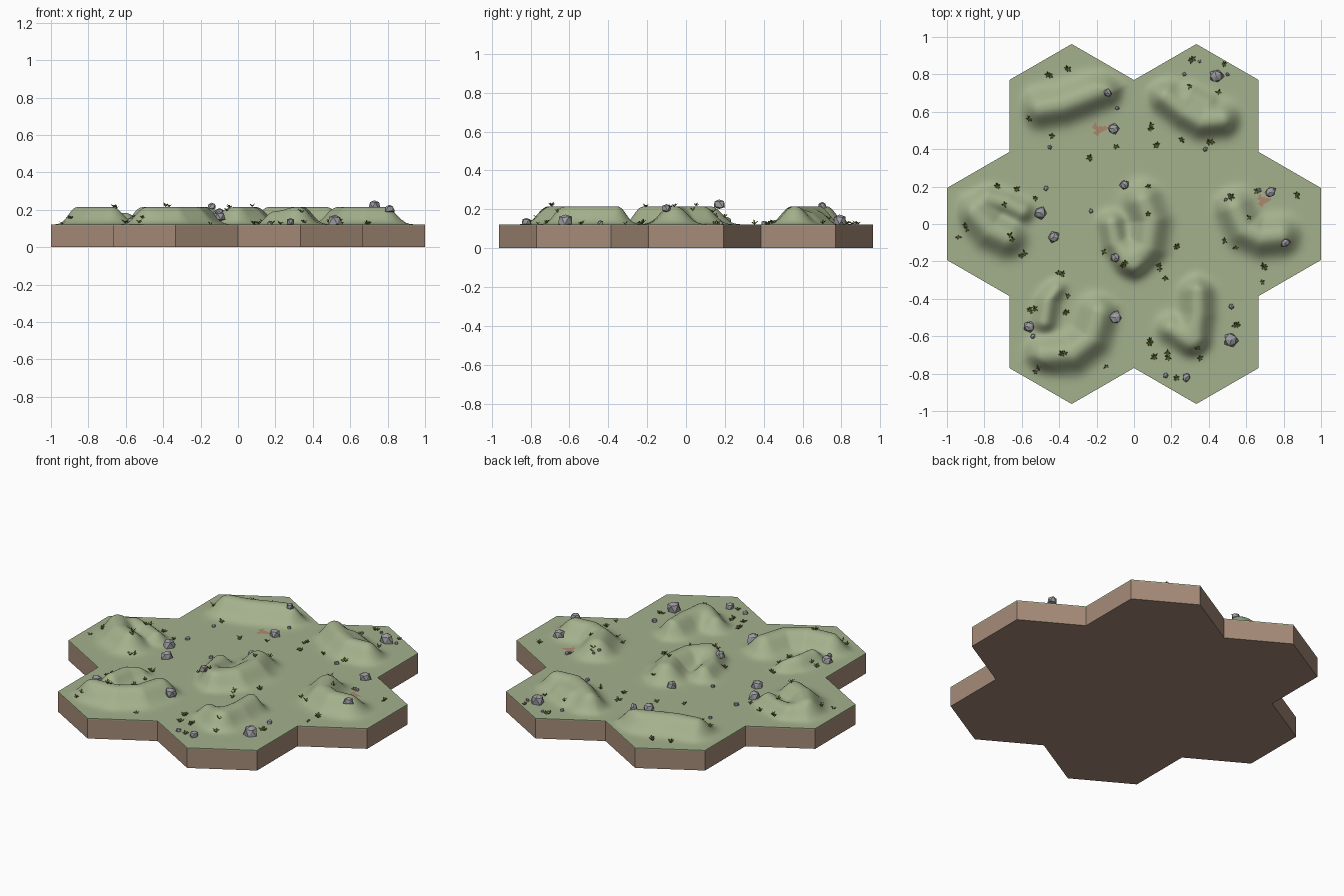
import bpy, bmesh, math, random
from mathutils import Vector

if "Cube" in bpy.data.objects:
    bpy.data.objects.remove(bpy.data.objects["Cube"])

random.seed(4)
AP = 1 / 3                      # tile apothem
R = AP * 2 / math.sqrt(3)       # tile corner radius
TOP, RISE, N = 0.122, 0.093, 30
CENTRES = [Vector((0, 0))] + [Vector((2 * AP * math.cos(math.radians(60 * k)),
                                      2 * AP * math.sin(math.radians(60 * k)))) for k in range(6)]
DIRS = [Vector((math.cos(math.radians(60 * k)), math.sin(math.radians(60 * k)))) for k in range(6)]


def mat(name, rgb):
    m = bpy.data.materials.new(name)
    m.diffuse_color = (*rgb, 1)
    m.use_nodes = True
    m.node_tree.nodes["Principled BSDF"].inputs["Base Color"].default_value = m.diffuse_color
    return m


GRASS = mat("moss green", (0.37, 0.44, 0.265))
EARTH = mat("earth brown", (0.38, 0.26, 0.19))
STONE = mat("stone grey", (0.33, 0.33, 0.36))
CLAY = mat("clay red", (0.42, 0.245, 0.16))
LEAF = mat("leaf green", (0.30, 0.36, 0.06))
DARK = mat("dark leaf green", (0.12, 0.18, 0.035))


def finish(name, bm, mats):
    me = bpy.data.meshes.new(name)
    bm.to_mesh(me)
    bm.free()
    ob = bpy.data.objects.new(name, me)
    bpy.context.collection.objects.link(ob)
    for m in mats:
        me.materials.append(m)
    return ob


# Ridge crest lines: tile number, strength, width, crest points
RIDGES = [
    (0, 1.0, .085, [(.05, .12), (.09, .02), (.07, -.12), (.0, -.2)]),
    (0, .75, .06, [(-.12, .0), (-.1, -.1), (-.03, -.2)]),
    (1, 1.0, .085, [(.54, .08), (.59, -.03), (.68, -.07), (.78, -.06)]),
    (2, 1.0, .075, [(.17, .68), (.27, .6), (.36, .55), (.47, .56)]),
    (2, .6, .06, [(.3, .68), (.38, .64)]),
    (3, 1.0, .085, [(-.5, .62), (-.38, .64), (-.25, .69), (-.15, .73)]),
    (4, 1.0, .085, [(-.85, .06), (-.77, -.03), (-.68, -.07)]),
    (4, .65, .055, [(-.78, .14), (-.68, .11), (-.6, .07)]),
    (5, 1.0, .085, [(-.48, -.7), (-.33, -.69), (-.23, -.61), (-.19, -.48)]),
    (5, .7, .055, [(-.48, -.52), (-.46, -.4), (-.43, -.34)]),
    (6, 1.0, .075, [(.34, -.36), (.34, -.48), (.32, -.6)]),
    (6, .75, .065, [(.2, -.56), (.3, -.62)]),
]


def segment_distance(p, a, b):
    ab = b - a
    t = max(0, min(1, (p - a).dot(ab) / ab.length_squared))
    return (p - a - ab * t).length


def height(x, y):
    p = Vector((x, y))
    tile = min(range(7), key=lambda k: (p - CENTRES[k]).length)
    edge = AP - max((p - CENTRES[tile]).dot(d) for d in DIRS)
    t = max(0, min(1, edge / 0.13))
    gap = 1.0
    for k, s, w, pts in RIDGES:
        if k == tile:
            vs = [Vector(q) for q in pts]
            d = min(segment_distance(p, a, b) for a, b in zip(vs, vs[1:]))
            gap *= 1 - s * math.exp(-(d / w) ** 2.4)
    return TOP + RISE * (1 - gap) * t * t * (3 - 2 * t)


def corner(c, k):
    a = math.radians(60 * k + 30)
    return c + R * Vector((math.cos(a), math.sin(a)))


# Earth slab: seven joined hexagons with one outer wall
bm = bmesh.new()
for c in CENTRES:
    bm.faces.new([bm.verts.new((*corner(c, k), 0)) for k in range(6)])
bmesh.ops.remove_doubles(bm, verts=bm.verts, dist=0.001)
for e in [e for e in bm.edges if e.is_boundary]:
    a, b = e.verts
    up = [bm.verts.new((v.co.x, v.co.y, TOP - .006)) for v in (b, a)]
    bm.faces.new([a, b] + up)
bmesh.ops.remove_doubles(bm, verts=bm.verts, dist=0.001)
bmesh.ops.recalc_face_normals(bm, faces=bm.faces)
for f in bm.faces:              # underside and walls face outwards
    f.normal_update()
if any(f.normal.z > .5 for f in bm.faces):
    bmesh.ops.reverse_faces(bm, faces=bm.faces)
finish("earth_slab", bm, [EARTH])

# Rolling ground: triangulated hexagon tiles lifted by the ridges
bm = bmesh.new()
for c in CENTRES:
    for k in range(6):
        u, v = (corner(c, k) - c) / N, (corner(c, k + 1) - c) / N
        g = {(i, j): bm.verts.new((*(c + u * i + v * j), TOP))
             for i in range(N + 1) for j in range(N + 1 - i)}
        for (i, j) in g:
            if i + j < N:
                bm.faces.new((g[i, j], g[i + 1, j], g[i, j + 1]))
            if i and j + i <= N and (i - 1, j + 1) in g and j + i < N:
                bm.faces.new((g[i, j], g[i, j + 1], g[i - 1, j + 1]))
bmesh.ops.remove_doubles(bm, verts=bm.verts, dist=0.0005)
for v in bm.verts:
    v.co.z = height(v.co.x, v.co.y)
# Bare clay patches
for f in bm.faces:
    p = f.calc_center_median()
    for x, y, r in ((-.19, .505, .042), (.69, .125, .036)):
        dx, dy = p.x - x, p.y - y
        a = math.atan2(dy, dx)
        if math.hypot(dx, dy * 1.3) < r * (.8 + .3 * math.sin(3 * a + 1) + .15 * math.sin(7 * a)):
            f.material_index = 1
# Green rim closing down to the slab
rim = bmesh.ops.extrude_edge_only(bm, edges=[e for e in bm.edges if e.is_boundary])
for v in rim["geom"]:
    if isinstance(v, bmesh.types.BMVert):
        v.co.z = TOP - .006
bmesh.ops.recalc_face_normals(bm, faces=bm.faces)
if sum(f.normal.z for f in bm.faces) < 0:
    bmesh.ops.reverse_faces(bm, faces=bm.faces)
ground = finish("ground", bm, [GRASS, CLAY])
bpy.context.view_layer.objects.active = ground
ground.select_set(True)
bpy.ops.object.shade_smooth_by_angle(angle=math.radians(50))

# Boulders: x, y, radius
ROCKS = [(-.14, .7, .026), (-.11, .51, .031), (-.09, .62, .012), (.44, .79, .042), (.5, .8, .012),
         (.27, .8, .012), (.35, .87, .01), (.38, .4, .015), (-.45, .41, .012), (-.05, .21, .029),
         (-.47, .19, .015), (-.23, .07, .013), (-.5, .06, .036), (-.43, -.07, .033), (-.1, -.18, .029),
         (.73, .17, .034), (.67, .18, .014), (.49, .13, .012), (.51, .155, .01), (.81, -.1, .029),
         (-.1, -.5, .038), (-.56, -.55, .031), (-.54, -.6, .015), (.52, -.62, .042), (.52, -.44, .017),
         (.28, -.82, .028), (.17, -.81, .015)]
LIFT = {(.73, .17): .225, (.81, -.1): .205}     # perched boulders
bm = bmesh.new()
for x, y, r in ROCKS:
    vs = bmesh.ops.create_icosphere(bm, subdivisions=1, radius=1)["verts"]
    z = LIFT.get((x, y), height(x, y) + r * .45)
    turn, long = random.uniform(0, 3.1), random.uniform(.8, 1.0)
    for v in vs:
        q = v.co * random.uniform(.85, 1.12)
        q.z = max(-.7, min(.75, q.z))
        q.x *= (1 - .25 * q.z) * long
        q.y *= 1 - .25 * q.z
        v.co = Vector((x + r * (q.x * math.cos(turn) - q.y * math.sin(turn)),
                       y + r * (q.x * math.sin(turn) + q.y * math.cos(turn)), z + r * q.z))
finish("boulders", bm, [STONE])

# Plant tufts: folded leaves fanned around each spot
TUFTS = [(-.45, .79), (-.36, .83), (-.57, .55), (-.43, .47), (-.1, .41), (-.24, .34), (.31, .88),
         (.31, .74), (.45, .7), (.13, .43), (.09, .52), (.25, .45), (.4, .45), (.47, .86),
         (-.73, .2), (-.62, .18), (-.69, .1), (-.52, .13), (-.66, -.07), (-.9, -.01), (-.95, -.07),
         (-.6, -.17), (.07, .19), (.07, .04), (-.16, -.14), (-.05, -.21), (.24, -.13), (.13, -.23),
         (.18, -.29), (.65, .18), (.52, .15), (.86, .15), (.48, -.08), (.54, -.12), (.62, .03),
         (.7, -.22), (.68, -.3), (-.39, -.26), (-.35, -.39), (-.53, -.46), (-.37, -.47), (-.55, -.47),
         (-.38, -.69), (-.52, -.78), (-.15, -.77), (.09, -.63), (.1, -.71), (.18, -.7), (.33, -.67),
         (.36, -.72), (.54, -.55), (.22, -.82)]
bm = bmesh.new()
for x, y in TUFTS:
    for n in range(random.randint(1, 2)):
        px, py = x + random.uniform(-.014, .014), y + random.uniform(-.014, .014)
        base = Vector((px, py, height(px, py) - .001))
        start, count = random.uniform(0, 6.3), random.randint(4, 6)
        for k in range(count):
            a = start + k * math.tau / count + random.uniform(-.3, .3)
            out, side = Vector((math.cos(a), math.sin(a), 0)), Vector((-math.sin(a), math.cos(a), 0))
            s = random.uniform(.013, .022)
            up = Vector((0, 0, s * random.uniform(.6, 1.2)))
            b, t = bm.verts.new(base), bm.verts.new(base + out * s + up)
            m = base + out * s * .5 + up * .75
            l, r = bm.verts.new(m + side * s * .24), bm.verts.new(m - side * s * .24)
            for tri in ((b, t, l), (b, r, t)):
                bm.faces.new(tri).material_index = k % 3 == 2
finish("plant_tufts", bm, [LEAF, DARK])
